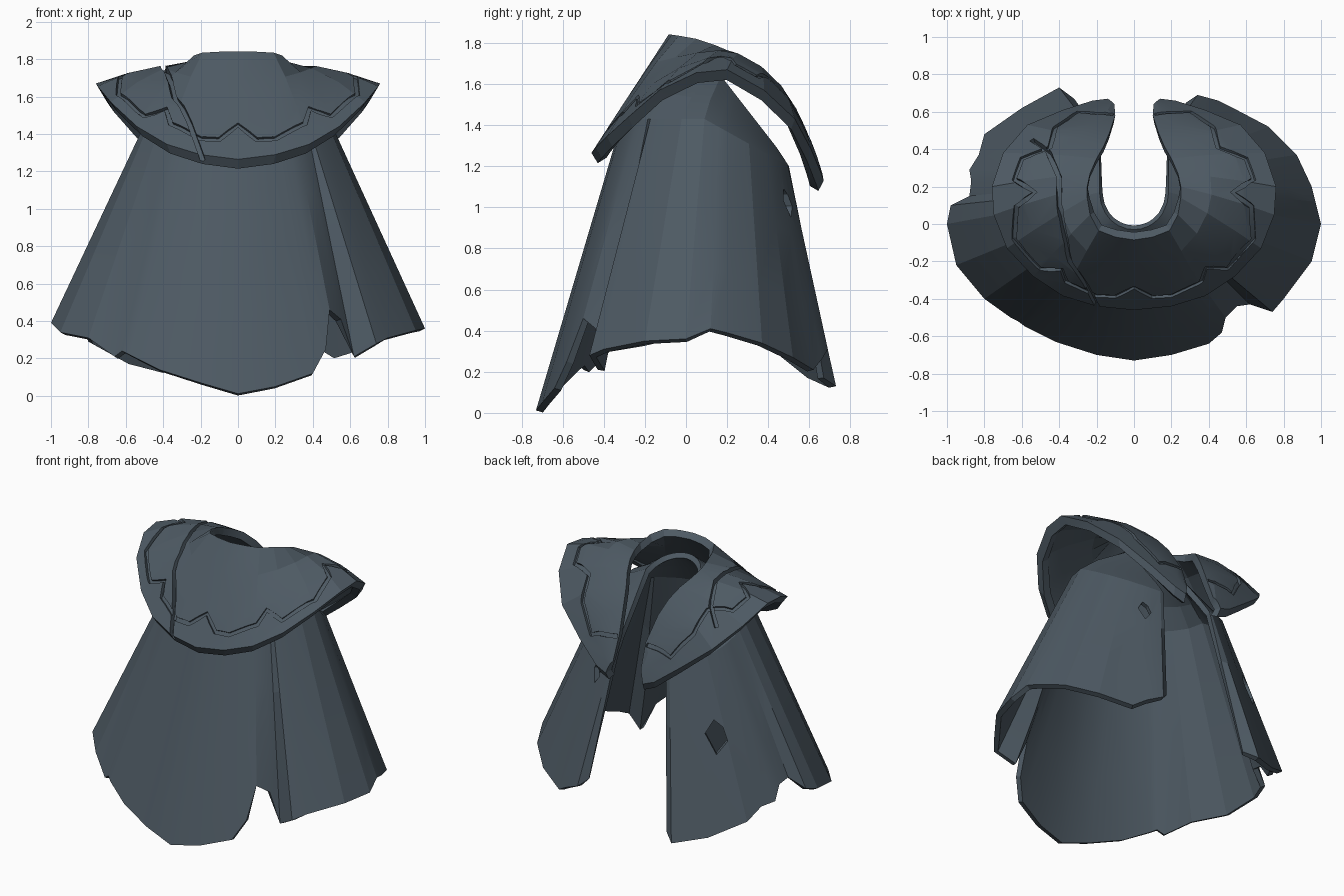
import bpy, bmesh
from math import atan2, sin, cos, radians, copysign
from mathutils import Vector
from mathutils.bvhtree import BVHTree

cube = bpy.data.objects.get("Cube")
if cube:
    bpy.data.objects.remove(cube, do_unlink=True)

slate = bpy.data.materials.new("slate_cloth")
slate.use_nodes = True
slate.diffuse_color = (0.075, 0.101, 0.125, 1)
bsdf = next(n for n in slate.node_tree.nodes if n.type == 'BSDF_PRINCIPLED')
bsdf.inputs["Base Color"].default_value = slate.diffuse_color
bsdf.inputs["Roughness"].default_value = 0.8


def add_object(name, verts, faces):
    mesh = bpy.data.meshes.new(name)
    mesh.from_pydata([tuple(v) for v in verts], [], faces)
    bm = bmesh.new()
    bm.from_mesh(mesh)
    if name.endswith("cutter"):
        bmesh.ops.recalc_face_normals(bm, faces=bm.faces)
    bm.to_mesh(mesh)
    bm.free()
    obj = bpy.data.objects.new(name, mesh)
    bpy.context.collection.objects.link(obj)
    return obj


def grid(rows):
    """Vertices and faces of a sheet through equal-length rows of points."""
    n = len(rows[0])
    verts = [p for row in rows for p in row]
    faces = [(r * n + c, r * n + c + 1, (r + 1) * n + c + 1, (r + 1) * n + c)
             for r in range(len(rows) - 1) for c in range(n - 1)]
    return verts, faces


def finish(obj, thickness, cutters):
    """Thicken a sheet, cut it, and keep the result as plain mesh."""
    solid = obj.modifiers.new("thickness", 'SOLIDIFY')
    solid.thickness = thickness
    solid.offset = -1
    for cutter in cutters:
        cut = obj.modifiers.new("cut", 'BOOLEAN')
        cut.operation = 'DIFFERENCE'
        cut.solver = 'EXACT'
        cut.object = cutter
    bpy.context.view_layer.update()
    deps = bpy.context.evaluated_depsgraph_get()
    mesh = bpy.data.meshes.new_from_object(obj.evaluated_get(deps))
    obj.modifiers.clear()
    obj.data = mesh
    for cutter in cutters:
        bpy.data.objects.remove(cutter, do_unlink=True)
    mesh.materials.clear()
    mesh.materials.append(slate)
    bpy.ops.object.select_all(action='DESELECT')
    obj.select_set(True)
    bpy.context.view_layer.objects.active = obj
    bpy.ops.object.shade_smooth_by_angle(angle=radians(14))


# Cloak: ragged hem, straight skirt, shoulders tucked under the collar
hem_right = [(-.32, .67, .17), (-.4, .73, .13), (-.6, .62, .18), (-.8, .48, .29),
             (-.83, .37, .36), (-.88, .29, .38), (-.87, .23, .47), (-.88, .15, .49),
             (-.98, .1, .42), (-1, 0, .39), (-.95, -.22, .34), (-.8, -.4, .31),
             (-.66, -.5, .21), (-.62, -.52, .24), (-.58, -.55, .22),
             (-.42, -.63, .14), (-.2, -.7, .07)]
hem_left = [(0, -.73, .012), (.2, -.7, .05), (.4, -.64, .12), (.47, -.58, .25),
            (.49, -.5, .46), (.55, -.44, .41), (.62, -.43, .21), (.74, -.47, .28),
            (.8, -.4, .31), (.95, -.2, .35), (1, 0, .36), (.97, .12, .41),
            (.95, .2, .39), (.87, .37, .34), (.72, .52, .27), (.53, .62, .21),
            (.45, .66, .26), (.34, .69, .31), (.28, .65, .36)]
hem = [Vector(p) for p in hem_right + hem_left]
angles = [atan2(p.x, -p.y / .73) for p in hem]


def shoulder_point(a):
    """Oval that sinks toward the open back."""
    back = max(0, -cos(a))
    return Vector((.51 * sin(a) + copysign(.03, a) * back,
                   .09 - .4 * cos(a) + .03 * back, 1.43 - .24 * back))


def neck_point(a):
    """Round at the front, straight sides running to the open back."""
    c = cos(a)
    if c > 0:
        return Vector((.185 * sin(a), .17 - .2 * c, 1.64 + .08 * c))
    return Vector((copysign(.185, a), .17 - .28 * c, 1.64 + .36 * c))


shoulder = [shoulder_point(a) for a in angles]
neck = [neck_point(a) for a in angles]
yoke = [s.lerp(k, .35) + Vector((0, 0, .02 + .02 * cos(a)))
        for s, k, a in zip(shoulder, neck, angles)]
skirt = [[h.lerp(s, f) for h, s in zip(hem, shoulder)] for f in (0, .3, .65)]
cloak = add_object("cloak", *grid(skirt + [shoulder, yoke, neck]))


def hole_cutter(center, direction, width, height):
    """Prism with an uneven diamond section."""
    d = Vector(direction).normalized()
    side = Vector((-d.y, d.x, 0))
    shape = [(0, -.5), (.5, -.1), (.3, .3), (-.1, .5), (-.5, .1)]
    ring = [Vector(center) + side * u * width + Vector((0, 0, v * height)) for u, v in shape]
    n = len(ring)
    verts = [p + d * k for k in (-.15, .15) for p in ring]
    faces = [(i, (i + 1) % n, n + (i + 1) % n, n + i) for i in range(n)]
    faces += [tuple(range(n)), tuple(range(n, 2 * n))]
    return add_object("hole_cutter", verts, faces)


finish(cloak, .035, [hole_cutter((.34, .52, 1.02), (.4, .92, 0), .08, .14),
                     hole_cutter((-.53, .43, .79), (-.6, .8, 0), .14, .21)])

# Collar: horseshoe sheet draped from the neck over the shoulders
rim = [(0, -.46, 1.265), (.2, -.44, 1.29), (.38, -.385, 1.345), (.54, -.28, 1.44),
       (.68, -.13, 1.57), (.75, .05, 1.655), (.76, .2, 1.67), (.7, .38, 1.57),
       (.57, .53, 1.43), (.38, .61, 1.28), (.22, .66, 1.16), (.14, .67, 1.13)]
neckline = [(0, -.085, 1.84), (.1, -.07, 1.84), (.19, -.035, 1.835), (.235, .05, 1.82),
            (.25, .14, 1.79), (.25, .2, 1.765), (.235, .27, 1.735), (.2, .35, 1.69),
            (.16, .42, 1.62), (.13, .49, 1.53), (.1, .58, 1.37), (.105, .64, 1.21)]


def mirrored(points):
    left = [Vector(p) for p in points]
    right = [Vector((-p[0], *p[1:])) for p in points[:0:-1]]
    return right + left


def crown(a, f):
    """Rounding of the collar, strongest over the shoulders."""
    return Vector((0, .03, .16)) * f * (1 - f) * min(1, abs(a.x) / .4)


outer, inner = mirrored(rim), mirrored(neckline)
lip = [Vector((p.x * .95, .15 + (p.y - .15) * .95, p.z - .05)) for p in outer]
rows = [lip] + [[a.lerp(b, f) + crown(a, f) for a, b in zip(outer, inner)]
                for f in (0, .33, .67, 1)]
collar = add_object("collar", *grid(rows))
surface = BVHTree.FromPolygons(*grid(rows[1:]))


def groove_cutter(path, width, depth):
    """Bar that follows a plan path laid on the collar."""
    plan = [Vector((x, y, 3)) for x, y in path]
    points = []
    for a, b in zip(plan, plan[1:]):
        steps = max(1, round((b - a).length / .06))
        points += [a.lerp(b, i / steps) for i in range(steps)]
    points.append(plan[-1])
    hits = [surface.ray_cast(p, Vector((0, 0, -1)))[:2] for p in points]
    hits = [(p, n if n.z > 0 else -n) for p, n in hits if p]
    # run both ends a little further
    for end, step in ((0, 1), (-1, -2)):
        p, n = hits[end]
        tip = p + (p - hits[step][0]).normalized() * .03
        hits.insert(0 if end == 0 else len(hits), (tip, n))
    verts = []
    for i, (p, n) in enumerate(hits):
        before, after = hits[max(i - 1, 0)][0], hits[min(i + 1, len(hits) - 1)][0]
        t = (p - before).normalized() + (after - p).normalized()
        side = t.cross(n).normalized() * width / 2
        verts += [p - side - n * depth, p + side - n * depth,
                  p + side + n * .03, p - side + n * .03]
    faces = [(4 * i + k, 4 * i + (k + 1) % 4, 4 * i + 4 + (k + 1) % 4, 4 * i + 4 + k)
             for i in range(len(hits) - 1) for k in range(4)]
    last = len(verts) - 4
    faces += [(0, 1, 2, 3), tuple(range(last, last + 4))]
    return add_object("groove_cutter", verts, faces)


# Zigzag border line and the crack down to the rim
border = [(0, -.34), (.1, -.39), (.2, -.385), (.36, -.31), (.385, -.24), (.5, -.24),
          (.64, -.08), (.63, .09), (.53, .17), (.64, .24), (.6, .35), (.45, .41),
          (.42, .52), (.3, .6), (.14, .59)]
zigzag = [(-x, y) for x, y in border[:0:-1]] + border
crack = [(-.53, .44), (-.46, .39), (-.4, .25), (-.4, .1), (-.36, -.1),
         (-.34, -.2), (-.26, -.32), (-.2, -.435)]
finish(collar, .05, [groove_cutter(zigzag, .026, .016),
                     groove_cutter(crack, .026, .035)])
